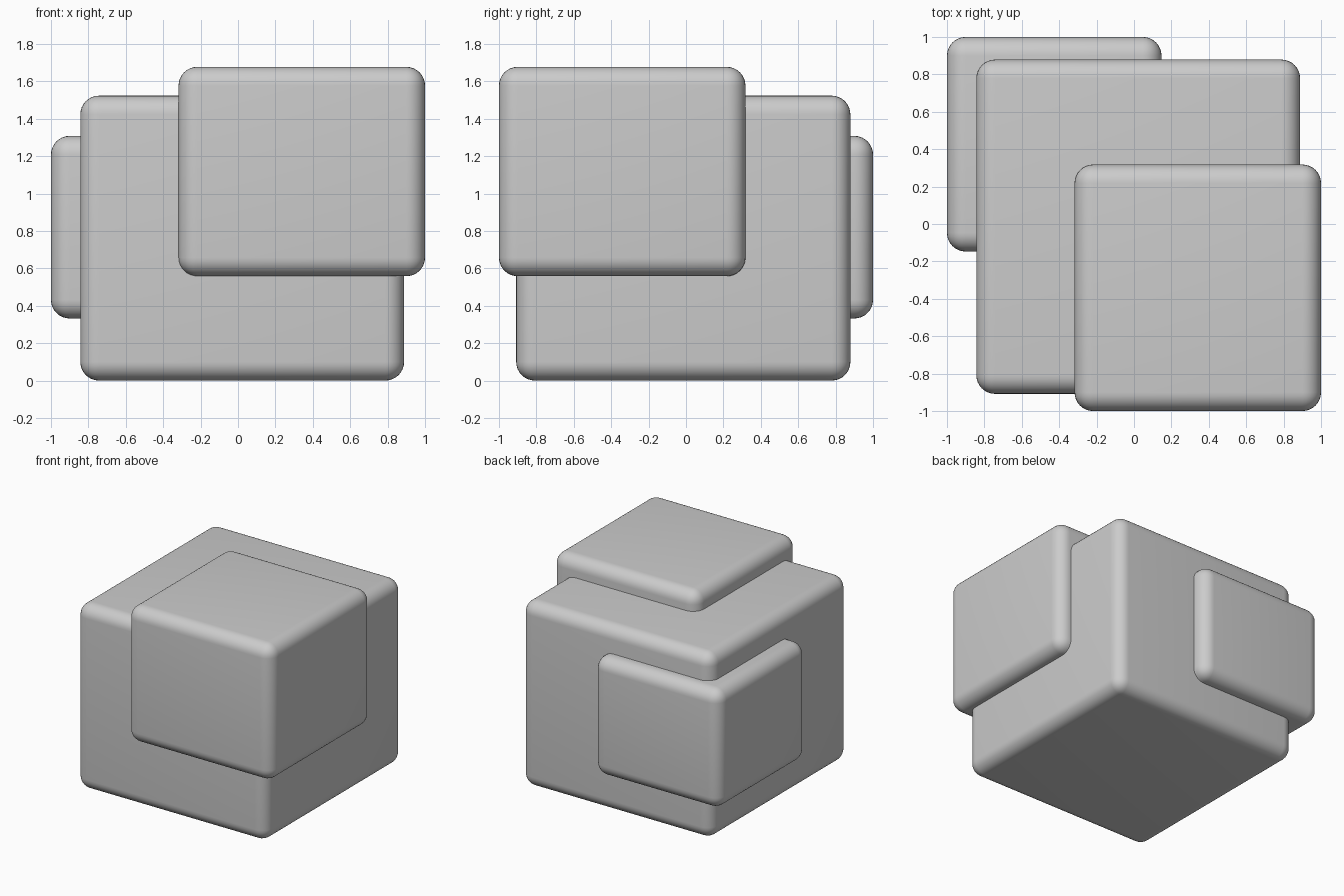
import bpy
from mathutils import Vector

if "Cube" in bpy.data.objects:
    bpy.data.objects.remove(bpy.data.objects["Cube"])


def rounded_box(name, low, high, radius=0.1):
    low, high = Vector(low), Vector(high)
    bpy.ops.mesh.primitive_cube_add(size=1, location=(low + high) / 2)
    ob = bpy.context.object
    ob.name = name
    ob.scale = high - low
    bpy.ops.object.transform_apply(location=False, rotation=False, scale=True)
    bevel = ob.modifiers.new("rounded_edges", 'BEVEL')
    bevel.width = radius
    bevel.segments = 8
    bevel.limit_method = 'NONE'
    bpy.ops.object.shade_smooth()
    return ob


# Large central block standing on the ground
rounded_box("main_block", (-0.843, -0.908, 0.0), (0.888, 0.879, 1.523))

# Block pushing out of the front right upper corner
rounded_box("front_right_block", (-0.318, -1.0, 0.558), (1.0, 0.318, 1.677))

# Smaller block pushing out of the back left corner
rounded_box("back_left_block", (-1.0, -0.147, 0.332), (0.147, 1.0, 1.308))
